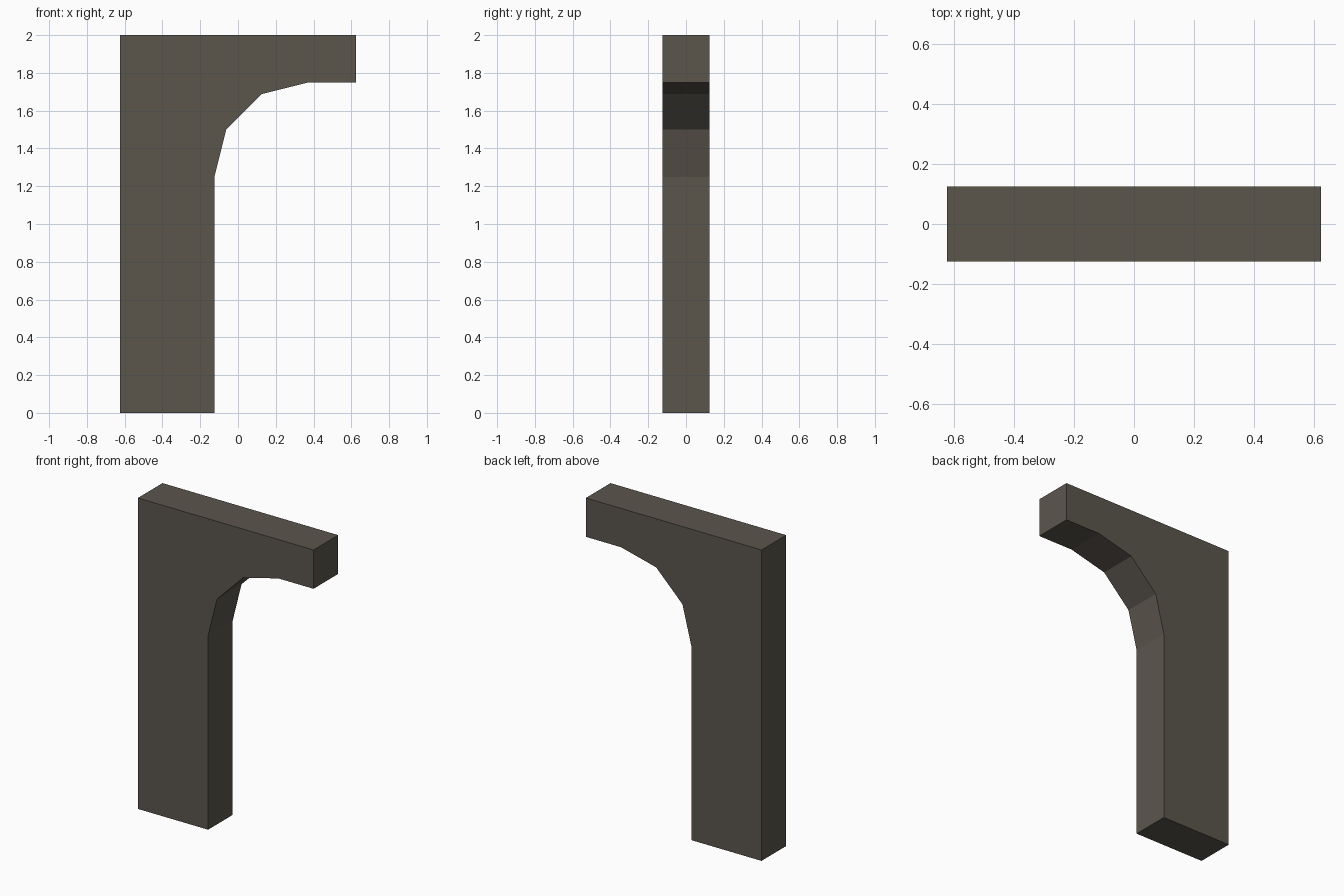
import bpy, bmesh

if "Cube" in bpy.data.objects:
    bpy.data.objects.remove(bpy.data.objects["Cube"])

# Stone colour
stone = bpy.data.materials.new("dark_stone")
stone.diffuse_color = (0.105, 0.092, 0.073, 1.0)
stone.use_nodes = True
stone.node_tree.nodes["Principled BSDF"].inputs["Base Color"].default_value = stone.diffuse_color

# Half-arch outline in x, z: post, stepped curve, lintel
HALF_DEPTH = 0.125
profile = [(-0.625, 0), (-0.125, 0), (-0.125, 1.25), (-0.0625, 1.5),
           (0.125, 1.6875), (0.375, 1.75), (0.625, 1.75),
           (0.625, 2), (-0.625, 2)]

# Extrude the outline from front to back
bm = bmesh.new()
front = bm.faces.new([bm.verts.new((x, -HALF_DEPTH, z)) for x, z in profile])
result = bmesh.ops.extrude_face_region(bm, geom=[front], use_keep_orig=True)
back = [v for v in result["geom"] if isinstance(v, bmesh.types.BMVert)]
bmesh.ops.translate(bm, verts=back, vec=(0, 2 * HALF_DEPTH, 0))
bmesh.ops.recalc_face_normals(bm, faces=bm.faces[:])

mesh = bpy.data.meshes.new("half_arch")
bm.to_mesh(mesh)
bm.free()
mesh.materials.append(stone)
bpy.context.collection.objects.link(bpy.data.objects.new("half_arch", mesh))
